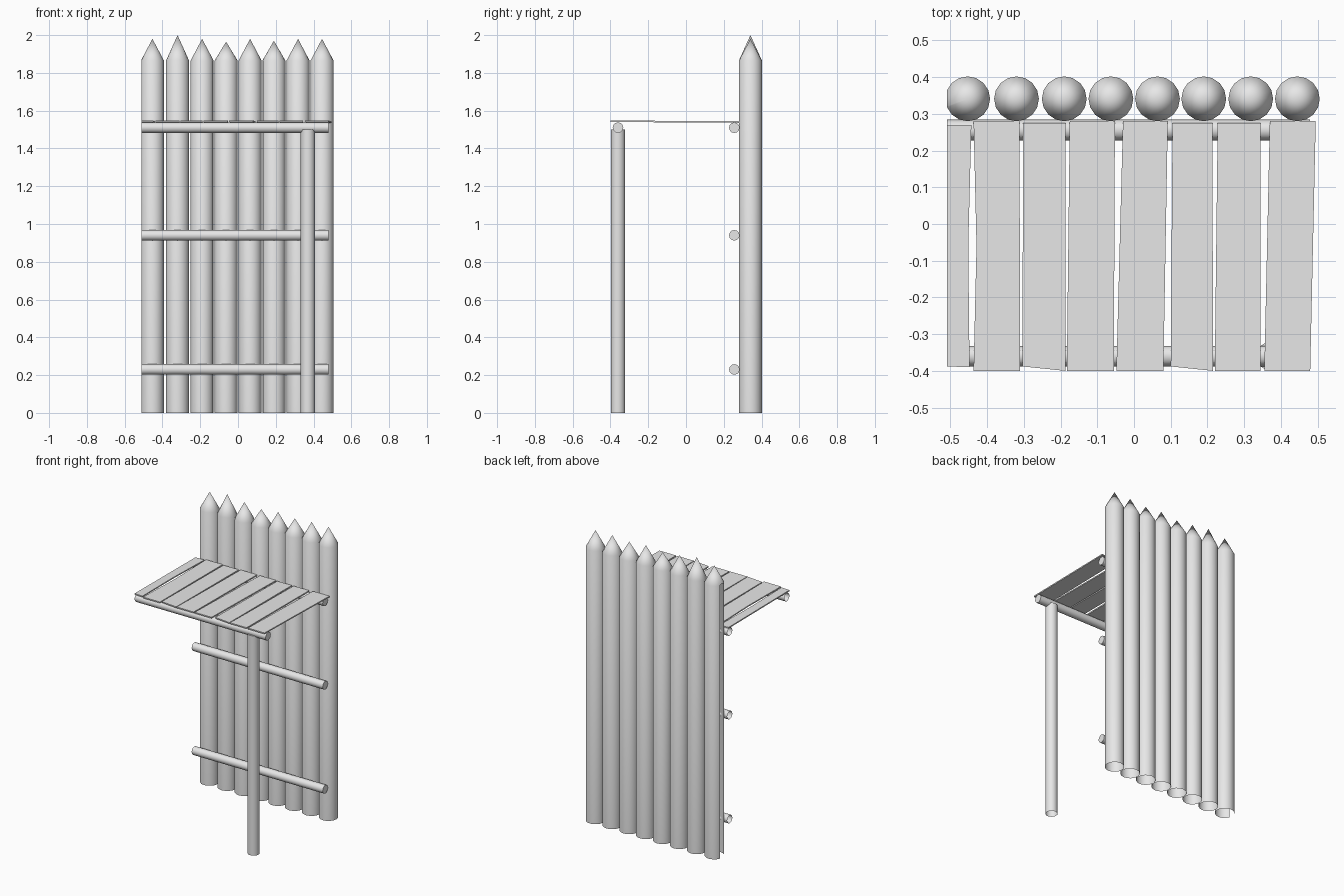
import bpy, bmesh, math
from mathutils import Vector

if "Cube" in bpy.data.objects:
    bpy.data.objects.remove(bpy.data.objects["Cube"])

wood = bpy.data.materials.new("plain_grey")
wood.diffuse_color = (0.8, 0.8, 0.8, 1)
wood.use_nodes = True
wood.node_tree.nodes["Principled BSDF"].inputs["Base Color"].default_value = wood.diffuse_color
LEFT = -0.51  # left boundary of the section


def finish(bm, name, smooth=True):
    bmesh.ops.recalc_face_normals(bm, faces=bm.faces)
    me = bpy.data.meshes.new(name)
    bm.to_mesh(me)
    bm.free()
    ob = bpy.data.objects.new(name, me)
    bpy.context.collection.objects.link(ob)
    me.materials.append(wood)
    if smooth:
        bpy.ops.object.select_all(action='DESELECT')
        ob.select_set(True)
        bpy.context.view_layer.objects.active = ob
        bpy.ops.object.shade_smooth_by_angle(angle=math.radians(40))
    return ob


def tube(name, origin, axis, r, length, sides=16, tip=0.0, cap=False):
    """Round timber, open at the start; the far end is pointed, capped or open."""
    bm = bmesh.new()
    q = Vector(axis).to_track_quat('Z', 'Y')
    rings = []
    for h in (0, length):
        rings.append([bm.verts.new(Vector(origin) + q @ Vector(
            (r * math.cos(2 * math.pi * i / sides), r * math.sin(2 * math.pi * i / sides), h)))
            for i in range(sides)])
    a, b = rings
    for i in range(sides):
        j = (i + 1) % sides
        bm.faces.new((a[i], a[j], b[j], b[i]))
    if tip:
        apex = bm.verts.new(Vector(origin) + q @ Vector((0, 0, length + tip)))
        for i in range(sides):
            bm.faces.new((b[i], b[(i + 1) % sides], apex))
    elif cap:
        bm.faces.new(b)
    # trim anything crossing the left boundary
    bmesh.ops.bisect_plane(bm, geom=bm.verts[:] + bm.edges[:] + bm.faces[:],
                           plane_co=(LEFT, 0, 0), plane_no=(-1, 0, 0), clear_outer=True)
    return finish(bm, name)


# palisade logs with sharpened tops
logs = [(-0.453, 1.98), (-0.32, 2.0), (-0.19, 1.98), (-0.063, 1.965),
        (0.064, 1.98), (0.19, 1.97), (0.318, 1.98), (0.445, 1.98)]
for n, (x, top) in enumerate(logs):
    tube(f"wall_log_{n + 1}", (x, 0.341, 0), (0, 0, 1), 0.061, 1.865, tip=top - 1.865)

# horizontal rails and the front platform beam
for name, y, z in (("lower_rail", 0.256, 0.23), ("middle_rail", 0.256, 0.94),
                   ("upper_rail", 0.256, 1.51), ("front_beam", -0.36, 1.51)):
    tube(name, (LEFT, y, z), (1, 0, 0), 0.028, 0.99, sides=12, cap=True)

# support post
tube("support_post", (0.37, -0.36, 0), (0, 0, 1), 0.038, 1.5, cap=True)

# platform planks: back left/right x, front left/right x, back y, front left y, middle bend
planks = [(-0.51, -0.443, -0.51, -0.448, 0.27, -0.388, 0.006),
          (-0.437, -0.312, -0.437, -0.31, 0.28, -0.40, 0.008),
          (-0.302, -0.187, -0.304, -0.187, 0.275, -0.388, 0),
          (-0.175, -0.052, -0.183, -0.055, 0.28, -0.40, 0),
          (-0.03, 0.092, -0.048, 0.08, 0.28, -0.40, 0),
          (0.105, 0.214, 0.10, 0.215, 0.275, -0.388, 0),
          (0.228, 0.345, 0.22, 0.345, 0.275, -0.40, 0),
          (0.37, 0.495, 0.355, 0.48, 0.28, -0.40, 0)]
for n, (bl, br, fl, fr, by, fy, bend) in enumerate(planks):
    bm = bmesh.new()
    outline = [(bl, by), ((bl + fl) / 2 + (bend if n else 0), -0.06), (fl, fy),
               (fr, -0.39 if n == 0 else -0.40),
               ((br + fr) / 2 + (0 if n else -bend), -0.06), (br, by)]
    # boards rise very slightly toward the front
    layers = [[bm.verts.new((x, y, 1.542 - 0.006 * (y + 0.06) + dz)) for x, y in outline]
              for dz in (-0.004, 0.004)]
    lo, hi = layers
    for i in range(6):
        j = (i + 1) % 6
        bm.faces.new((lo[i], lo[j], hi[j], hi[i]))
    bm.faces.new(hi)
    bm.faces.new(lo[::-1])
    finish(bm, f"plank_{n + 1}", smooth=False)
